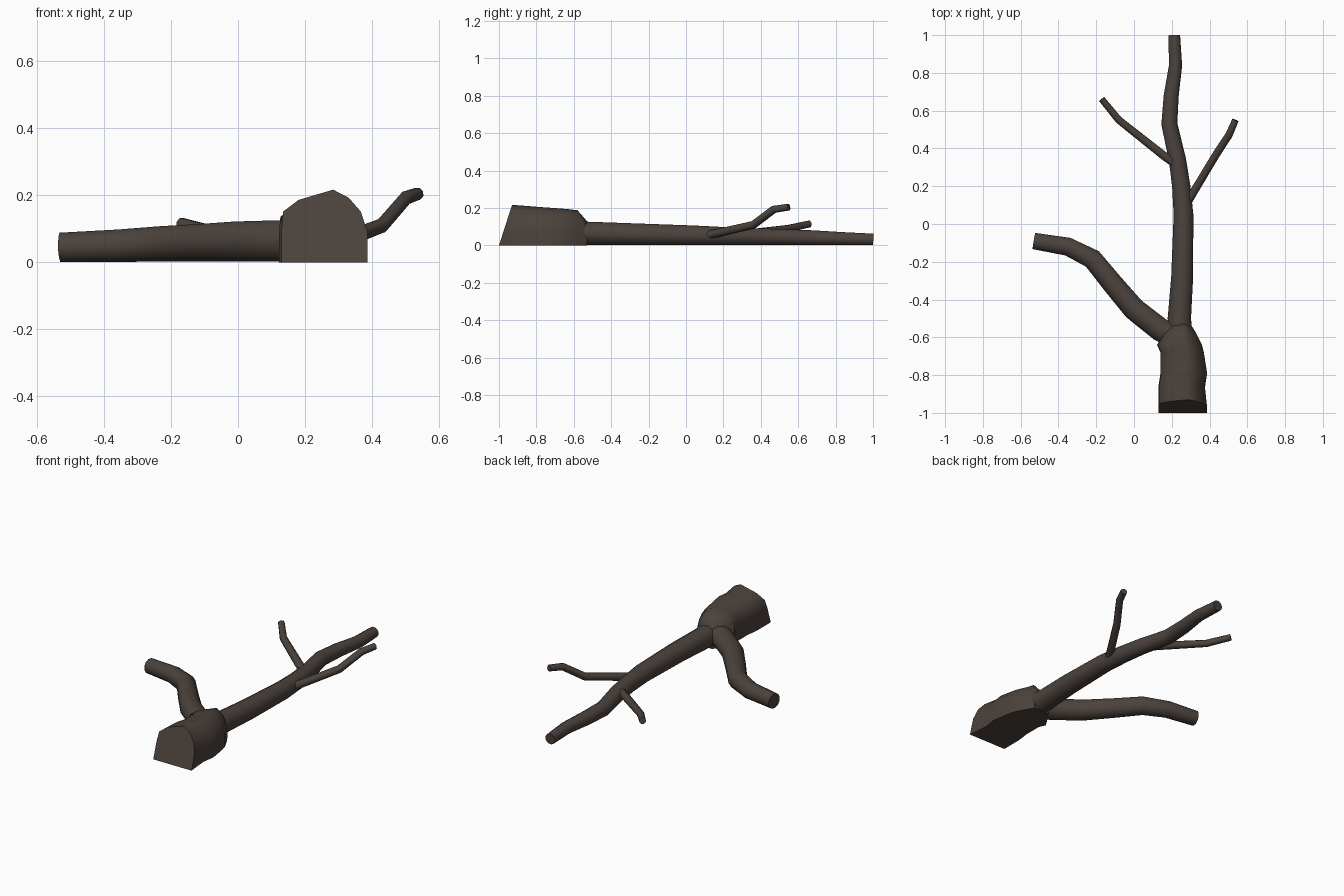
import bpy, bmesh, math
from mathutils import Vector

cube = bpy.data.objects.get("Cube")
if cube:
    bpy.data.objects.remove(cube, do_unlink=True)

bark = bpy.data.materials.new("dark bark")
bark.use_nodes = True
color = (0.07, 0.054, 0.045, 1)
bark.diffuse_color = color
bark.node_tree.nodes["Principled BSDF"].inputs["Base Color"].default_value = color


def loft(name, rings, angle=50):
    """Skin a list of equal-length closed rings and cap both ends."""
    bm = bmesh.new()
    loops = [[bm.verts.new(p) for p in ring] for ring in rings]
    n = len(loops[0])
    for a, b in zip(loops, loops[1:]):
        for i in range(n):
            j = (i + 1) % n
            bm.faces.new((a[i], a[j], b[j], b[i]))
    bm.faces.new(loops[0])
    bm.faces.new(loops[-1])
    bmesh.ops.recalc_face_normals(bm, faces=bm.faces)
    mesh = bpy.data.meshes.new(name)
    bm.to_mesh(mesh)
    bm.free()
    mesh.materials.append(bark)
    obj = bpy.data.objects.new(name, mesh)
    bpy.context.collection.objects.link(obj)
    bpy.ops.object.select_all(action="DESELECT")
    obj.select_set(True)
    bpy.context.view_layer.objects.active = obj
    bpy.ops.object.shade_smooth_by_angle(angle=math.radians(angle))
    return obj


def limb(name, path, sides):
    """Tapered tube through (x, y, z, radius) points."""
    pts = [Vector(p[:3]) for p in path]
    rings = []
    for i, p in enumerate(pts):
        t = (pts[min(i + 1, len(pts) - 1)] - pts[max(i - 1, 0)]).normalized()
        side = t.cross(Vector((0, 0, 1))).normalized()
        up = side.cross(t)
        r = path[i][3]
        rings.append([p + r * (math.cos(a) * side + math.sin(a) * up)
                      for a in (math.tau * (k + 0.5) / sides for k in range(sides))])
    return loft(name, rings)


# Trunk: a flat-bottomed faceted arch, stretched between side limits per station
arch = [(0, 0), (0, 0.45), (0.02, 0.7), (0.2, 0.86), (0.6, 1),
        (0.78, 0.89), (0.92, 0.7), (1, 0.42), (1, 0)]
stations = [  # y, left limit, right limit, height, backward lean
    (-1, 0.13, 0.387, 0.217, 0.07), (-0.87, 0.13, 0.375, 0.21, 0.03),
    (-0.79, 0.14, 0.387, 0.206, 0), (-0.68, 0.14, 0.37, 0.198, 0),
    (-0.64, 0.122, 0.36, 0.195, 0), (-0.58, 0.16, 0.33, 0.188, 0),
    (-0.53, 0.195, 0.3, 0.13, 0)]
loft("trunk", [[(x0 + u * (x1 - x0), y + v * lean, v * h) for u, v in arch]
               for y, x0, x1, h, lean in stations])

# Main branch, resting on the ground
limb("main_branch", [(x, y, r, r) for x, y, r in [
    (0.25, -0.62, 0.066), (0.24, -0.5, 0.064), (0.255, -0.28, 0.06),
    (0.262, 0.05, 0.054), (0.25, 0.2, 0.05), (0.23, 0.34, 0.047),
    (0.187, 0.53, 0.044), (0.197, 0.68, 0.041), (0.22, 0.84, 0.036),
    (0.213, 1.0, 0.032)]], 12)

# Side branch, resting on the ground
limb("side_branch", [(x, y, r, r) for x, y, r in [
    (0.24, -0.61, 0.066), (0.14, -0.56, 0.064), (0.0, -0.45, 0.062), (-0.11, -0.32, 0.058),
    (-0.22, -0.185, 0.055), (-0.35, -0.12, 0.05), (-0.53, -0.09, 0.045)]], 12)

# Raised twigs
limb("left_twig", [(0.27, 0.09, 0.05, 0.023), (0.31, 0.16, 0.064, 0.023), (0.43, 0.36, 0.11, 0.022),
                   (0.502, 0.47, 0.193, 0.021), (0.537, 0.55, 0.205, 0.019)], 8)
limb("right_twig", [(0.23, 0.31, 0.06, 0.024), (0.16, 0.36, 0.066, 0.024), (-0.08, 0.55, 0.09, 0.021),
                    (-0.17, 0.66, 0.115, 0.019)], 8)
